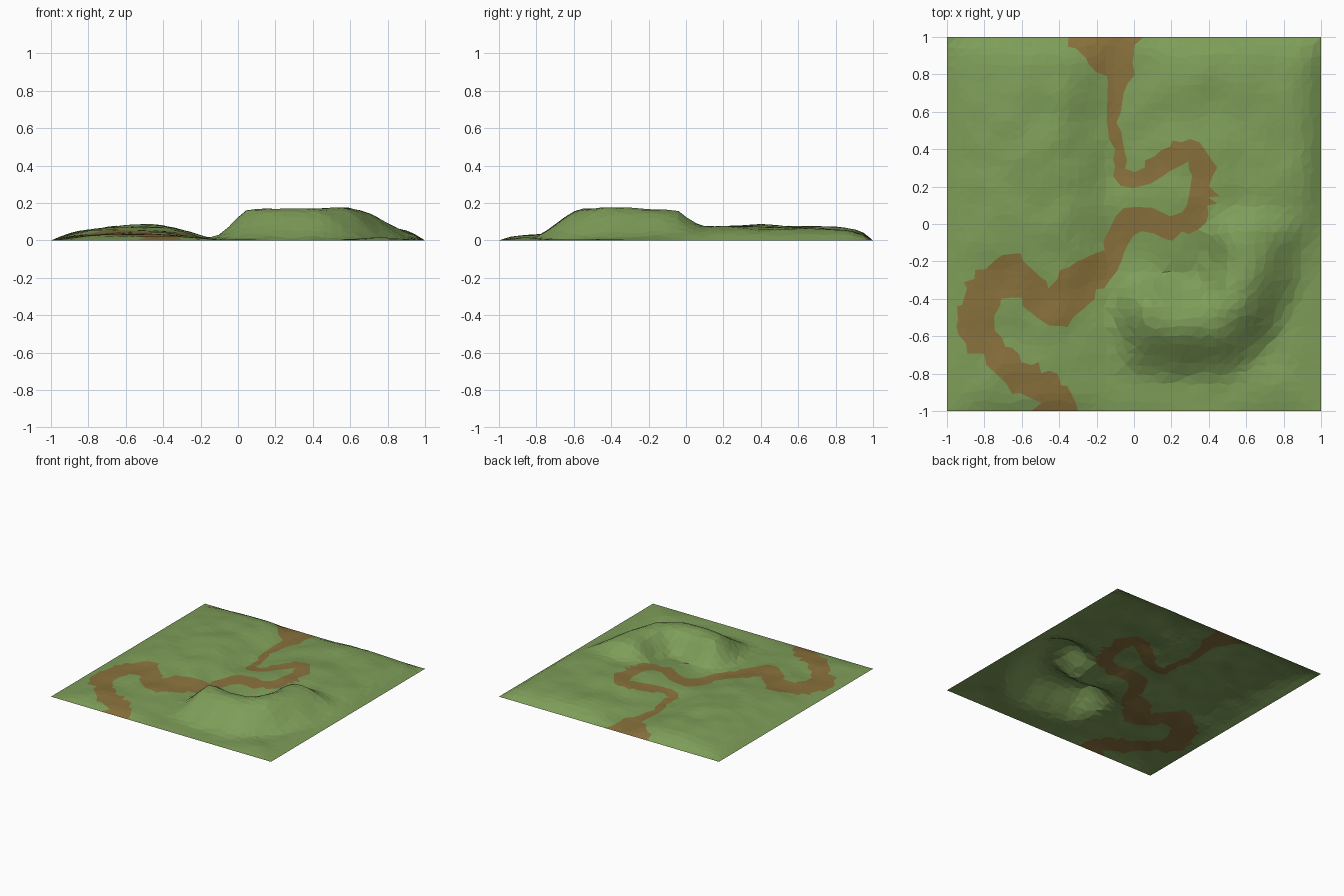
import bpy, bmesh, random
from mathutils import Vector, noise

if "Cube" in bpy.data.objects:
    bpy.data.objects.remove(bpy.data.objects["Cube"])

random.seed(4)
N = 40                      # grid cells per side
CELL = 2 / N

# dirt path: x, y, half width
PATH = [(-.15, 1.02, .21), (-.13, .92, .13), (-.07, .84, .065), (-.1, .7, .042), (-.11, .55, .035),
        (-.09, .4, .035), (-.04, .22, .035), (.08, .26, .045), (.17, .34, .06), (.31, .4, .055),
        (.37, .32, .05), (.36, .15, .065), (.33, .03, .06), (.2, -.03, .06), (.08, .03, .06),
        (-.03, .02, .07), (-.1, -.1, .06), (-.14, -.2, .07), (-.26, -.3, .11), (-.42, -.45, .1),
        (-.55, -.36, .09), (-.67, -.25, .09), (-.8, -.38, .1), (-.87, -.55, .08), (-.75, -.68, .08),
        (-.6, -.82, .08), (-.45, -.88, .09), (-.4, -1.02, .11)]

# crest of the horseshoe hill: x, y, height
CREST = [(-.12, -.45, .12), (.06, -.48, .168), (.25, -.51, .17),
         (.42, -.5, .174), (.52, -.41, .174), (.58, -.25, .174), (.59, -.08, .17),
         (.63, .08, .13)]


def step(a, b, v):
    t = max(0, min(1, (v - a) / (b - a)))
    return t * t * (3 - 2 * t)


def closest(a, b, p):
    """Closest spot on a segment: point, interpolated third value, signed side."""
    va, d = Vector(a[:2]), Vector(b[:2]) - Vector(a[:2])
    t = max(0, min(1, (p - va).dot(d) / d.length_squared))
    side = (d.x * (p.y - va.y) - d.y * (p.x - va.x)) / d.length
    return va + d * t, a[2] + (b[2] - a[2]) * t, side


def path_at(p):
    """Distance to the path's middle line, its half width there, and the spot."""
    hits = (closest(a, b, p) for a, b in zip(PATH, PATH[1:]))
    return min((((p - q).length, w, q) for q, w, _ in hits), key=lambda h: h[0] - h[1])


def height(p):
    x, y = p
    edge = 1 - max(abs(x), abs(y))
    if edge < 1e-4:
        return 0
    # low rolling ground either side of the valley
    west = .07 * step(-.1, -.42, x) * (.33 + .67 * step(-.6, .15, y))
    east = .066 * step(-.12, .4, x) * step(-.4, .2, y)
    z = west + east + .008
    z += .016 * noise.noise(Vector((x * 2.7, y * 2.7, 3)))
    z = max(0, z) * (1 - abs(x) ** (10 if x > 0 else 6)) * (1 - abs(y) ** 13)
    # horseshoe hill, steeper on its hollow side, cut off at both tips
    best = 0
    for a, b in zip(CREST, CREST[1:]):
        q, h, side = closest(a, b, p)
        width = .25 + .1 * step(.02, -.1, side)
        best = max(best, (h - z) * (1 - step(.02, width, (p - q).length)))
    z += best * step(-.16, .07, x) * step(.14, -.07, y)
    z += .011 * noise.noise(Vector((x * 6, y * 6, 7))) * step(0, .2, edge)
    return max(0, z) * step(-.02, .05, edge)


# terrain sheet: jittered grid, snapped to the path borders
bm = bmesh.new()
grid = []
for j in range(N + 1):
    row = []
    for i in range(N + 1):
        p = Vector((-1 + i * CELL, -1 + j * CELL))
        if 0 < i < N and 0 < j < N:
            p += Vector((random.uniform(-.25, .25), random.uniform(-.25, .25))) * CELL
            d, w, q = path_at(p)
            if abs(d - w) < .4 * CELL and d > 1e-4:
                p = q + (p - q) * (w / d)
                p = Vector((max(-.98, min(.98, p.x)), max(-.98, min(.98, p.y))))
        row.append(bm.verts.new((p.x, p.y, height(p))))
    grid.append(row)

for j in range(N):
    for i in range(N):
        a, b, c, d = grid[j][i], grid[j][i + 1], grid[j + 1][i + 1], grid[j + 1][i]
        # shorter diagonal keeps the facets even
        ac = (a.co - c.co).length < (b.co - d.co).length
        for t in (((a, b, c), (a, c, d)) if ac else ((a, b, d), (b, c, d))):
            f = bm.faces.new(t)
            dist, w, _ = path_at(f.calc_center_median().to_2d())
            f.material_index = 1 if dist < w else 0

mesh = bpy.data.meshes.new("terrain")
bm.to_mesh(mesh)
bm.free()
terrain = bpy.data.objects.new("terrain", mesh)
bpy.context.collection.objects.link(terrain)

# grass and dirt colours
for name, col in (("grass", (.21, .34, .1, 1)), ("dirt", (.25, .165, .045, 1))):
    m = bpy.data.materials.new(name)
    m.diffuse_color = col
    m.use_nodes = True
    m.node_tree.nodes["Principled BSDF"].inputs["Base Color"].default_value = m.diffuse_color
    mesh.materials.append(m)
